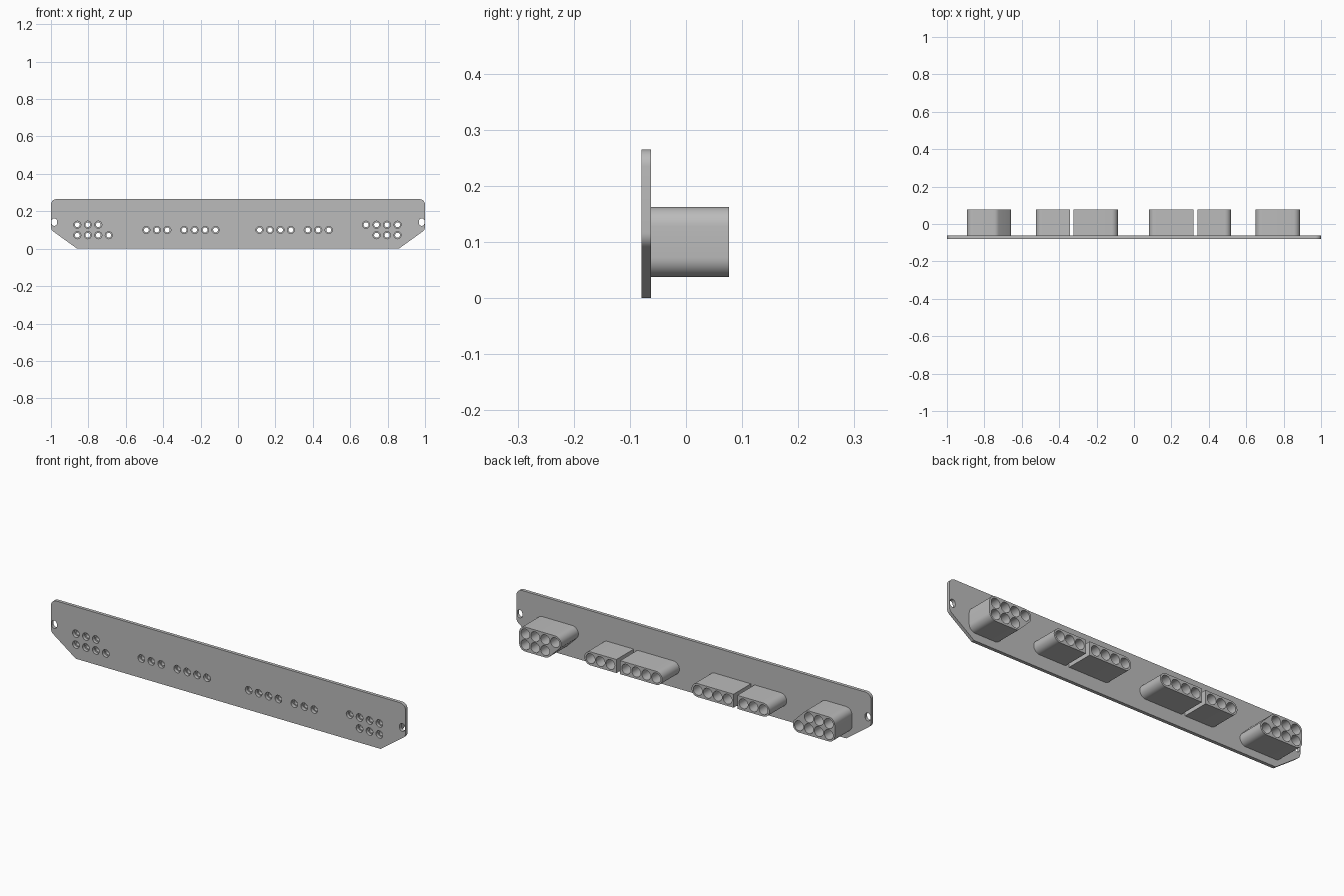
import bpy, bmesh, math
from mathutils import Vector
from mathutils.geometry import convex_hull_2d

if "Cube" in bpy.data.objects:
    bpy.data.objects.remove(bpy.data.objects["Cube"])

grey = bpy.data.materials.new("plain grey")
grey.use_nodes = True
grey.diffuse_color = (0.5, 0.5, 0.5, 1)
grey.node_tree.nodes["Principled BSDF"].inputs["Base Color"].default_value = (0.5, 0.5, 0.5, 1)

PITCH, WALL, ROW = 0.056, 0.0345, 0.1
PLATE_FRONT, PLATE_BACK, BLOCK_BACK = -0.079, -0.062, 0.077


def circle(x, z, r, n=32):
    return [Vector((x + r * math.cos(2 * math.pi * i / n),
                    z + r * math.sin(2 * math.pi * i / n))) for i in range(n)]


def hull(points):
    return [points[i] for i in convex_hull_2d(points)]


def extrude(name, loops, y0, y1):
    """Fill flat loops (inner loops become holes) and extrude them from y0 to y1."""
    curve = bpy.data.curves.new(name + "_profile", "CURVE")
    curve.dimensions = "2D"
    curve.fill_mode = "BOTH"
    curve.extrude = (y1 - y0) / 2
    for loop in loops:
        spline = curve.splines.new("POLY")
        spline.points.add(len(loop) - 1)
        for point, co in zip(spline.points, loop):
            point.co = (co.x, co.y, 0, 1)
        spline.use_cyclic_u = True
    temp = bpy.data.objects.new(name + "_profile", curve)
    mesh = bpy.data.meshes.new_from_object(temp)
    bpy.data.objects.remove(temp)
    bpy.data.curves.remove(curve)

    # Weld the caps to the sides and stand the profile upright
    bm = bmesh.new()
    bm.from_mesh(mesh)
    bmesh.ops.remove_doubles(bm, verts=bm.verts, dist=1e-5)
    for v in bm.verts:
        x, z, d = v.co
        v.co = (x, (y0 + y1) / 2 - d, z)
    bmesh.ops.recalc_face_normals(bm, faces=bm.faces)
    bm.to_mesh(mesh)
    bm.free()
    mesh.name = name
    mesh.materials.clear()
    mesh.materials.append(grey)
    obj = bpy.data.objects.new(name, mesh)
    bpy.context.collection.objects.link(obj)
    bpy.ops.object.select_all(action="DESELECT")
    obj.select_set(True)
    bpy.context.view_layer.objects.active = obj
    bpy.ops.object.shade_smooth_by_angle(angle=math.radians(30))
    return obj


def row(x, count, z=ROW):
    return [Vector((x + i * PITCH, z)) for i in range(count)]


# Socket centres of each block, and which end is cut square (-1, 0, +1)
low, high = ROW - PITCH / 2, ROW + PITCH / 2
blocks = {
    "right_end_block": (row(-0.859, 3, high) + row(-0.859, 4, low), 0),
    "right_outer_block": (row(-0.49, 3), 1),
    "right_inner_block": (row(-0.288, 4), -1),
    "left_inner_block": (row(0.115, 4), 1),
    "left_outer_block": (row(0.373, 3), -1),
    "left_end_block": (row(0.685, 4, high) + row(0.685 + PITCH, 3, low), 0),
}

# Connector blocks with open bores at the back
sockets = []
for name, (centres, square) in blocks.items():
    points = [p for c in centres for p in circle(c.x, c.y, WALL)]
    if square:
        end = max(square * c.x for c in centres) * square + square * WALL
        points += [Vector((end, ROW - WALL)), Vector((end, ROW + WALL))]
    bores = [circle(c.x, c.y, 0.025) for c in centres]
    extrude(name, [hull(points)] + bores, PLATE_BACK, BLOCK_BACK)
    sockets += centres

# Narrow collars at the bottom of the bores
collars = []
for c in sockets:
    collars += [circle(c.x, c.y, 0.025), circle(c.x, c.y, 0.013)]
extrude("socket_collars", collars, PLATE_BACK, -0.045)

# Face plate: rounded top, chamfered bottom corners, pin holes and end slots
outline = []
slots = []
for side in (-1, 1):
    outline += circle(side * 0.97, 0.235, 0.03) + circle(side * 0.97, 0.116, 0.03)
    outline.append(Vector((side * 0.86, 0)))
    slots.append(hull(circle(side * 0.982, 0.147, 0.015) + circle(side * 0.982, 0.137, 0.015)))
pin_holes = [circle(c.x, c.y, 0.019) for c in sockets]
extrude("face_plate", [hull(outline)] + slots + pin_holes, PLATE_FRONT, PLATE_BACK)
